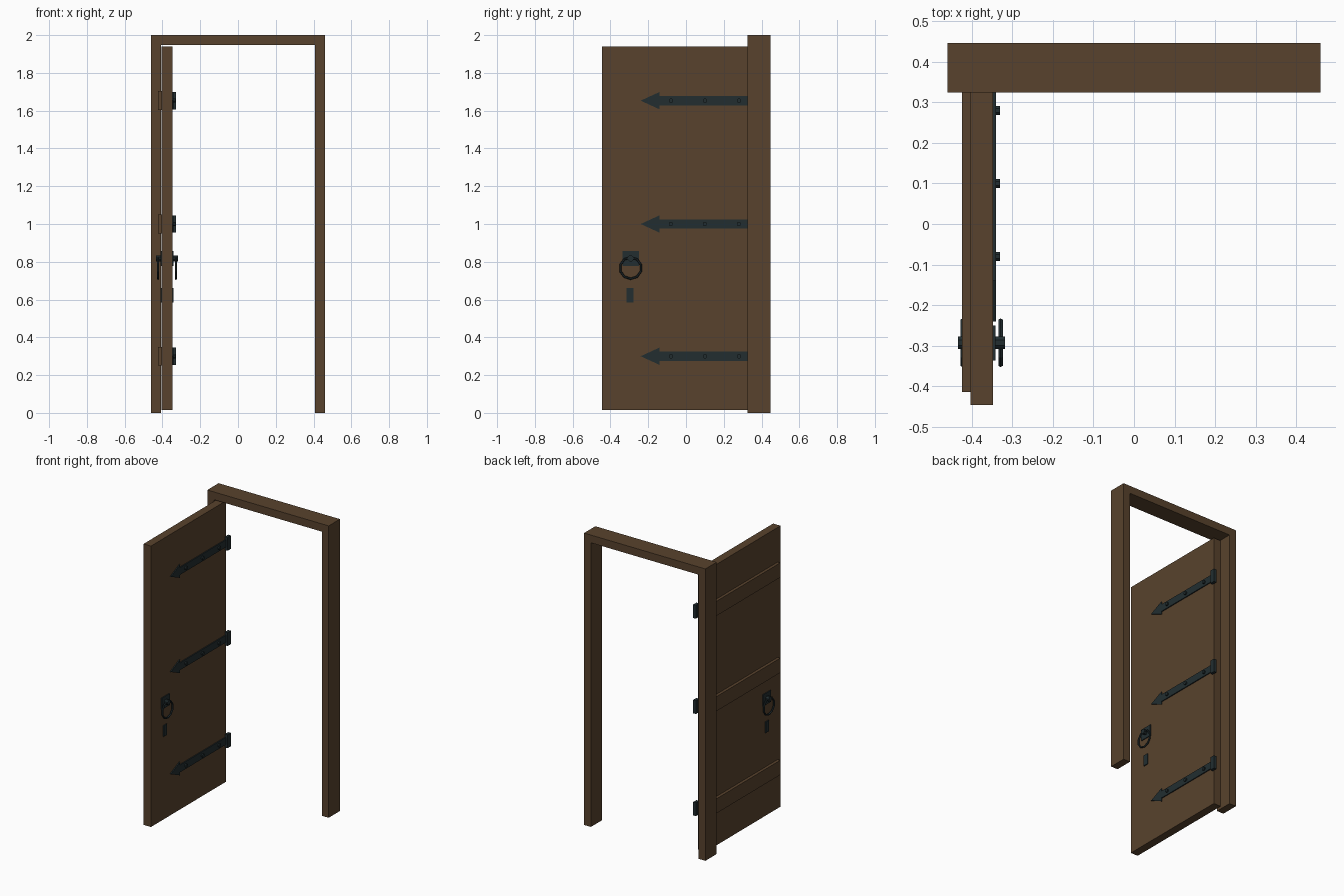
import bpy, bmesh, math
from mathutils import Matrix, Vector

cube = bpy.data.objects.get("Cube")
if cube:
    bpy.data.objects.remove(cube, do_unlink=True)


def material(name, rgb):
    m = bpy.data.materials.new(name)
    m.use_nodes = True
    m.diffuse_color = (*rgb, 1)
    m.node_tree.nodes["Principled BSDF"].inputs["Base Color"].default_value = (*rgb, 1)
    return m


wood = material("brown_wood", (0.098, 0.055, 0.026))
iron = material("dark_iron", (0.016, 0.027, 0.030))


def finish(name, bm, mat):
    bmesh.ops.recalc_face_normals(bm, faces=bm.faces)
    me = bpy.data.meshes.new(name)
    bm.to_mesh(me)
    bm.free()
    me.materials.append(mat)
    ob = bpy.data.objects.new(name, me)
    bpy.context.collection.objects.link(ob)
    return ob


def box(name, x, y, z, mat):
    bm = bmesh.new()
    bmesh.ops.create_cube(bm, size=1)
    for v in bm.verts:
        v.co = Vector([(r[0] + r[1]) / 2 + c * (r[1] - r[0]) for c, r in zip(v.co, (x, y, z))])
    return finish(name, bm, mat)


def prism(name, points, depth, mat):
    """Extrude a closed outline along a vector."""
    bm = bmesh.new()
    face = bm.faces.new([bm.verts.new(p) for p in points])
    new = bmesh.ops.extrude_face_region(bm, geom=[face])["geom"]
    bmesh.ops.translate(bm, vec=depth, verts=[v for v in new if isinstance(v, bmesh.types.BMVert)])
    return finish(name, bm, mat)


def stud(name, x, y, z, radius, sides, mat):
    """Short cylinder whose axis runs along x."""
    bm = bmesh.new()
    bmesh.ops.create_cone(bm, cap_ends=True, segments=sides, radius1=radius, radius2=radius,
                          depth=abs(x[1] - x[0]),
                          matrix=Matrix.Translation((sum(x) / 2, y, z))
                          @ Matrix.Rotation(math.pi / 2, 4, 'Y')
                          @ Matrix.Rotation(math.pi / sides, 4, 'Z'))
    return finish(name, bm, mat)


def ring(name, x, y, z, major, minor, sides=10, tube=6):
    bm = bmesh.new()
    rows = []
    for i in range(sides):
        a = math.tau * i / sides
        row = []
        for j in range(tube):
            b = math.tau * j / tube
            r = major + minor * math.cos(b)
            row.append(bm.verts.new((x + minor * math.sin(b), y + r * math.sin(a), z - r * math.cos(a))))
        rows.append(row)
    for i in range(sides):
        for j in range(tube):
            p, q, k = rows[i], rows[(i + 1) % sides], (j + 1) % tube
            bm.faces.new((p[j], q[j], q[k], p[k]))
    return finish(name, bm, iron)


# Door frame: one U-shaped profile
W, w, top, lintel = 0.46, 0.408, 2.0, 1.947
outline = [(-W, 0), (-W, top), (W, top), (W, 0), (w, 0), (w, lintel), (-w, lintel), (-w, 0)]
prism("door_frame", [(x, 0.325, z) for x, z in outline], (0, 0.122, 0), wood)

# Open door leaf
inner, outer = -0.404, -0.348
middle = (inner + outer) / 2
box("door_leaf", (inner, outer), (-0.446, 0.365), (0.015, 1.94), wood)

# Battens on one face, strap hinges on the other
for level, z in (("lower", 0.3), ("middle", 1.0), ("upper", 1.653)):
    box(level + "_batten", (-0.424, inner), (-0.415, 0.325), (z - 0.05, z + 0.05), wood)
    strap = [(0.36, -0.025), (0.36, 0.025), (-0.14, 0.025), (-0.14, 0.046),
             (-0.24, 0), (-0.14, -0.046), (-0.14, -0.025)]
    prism(level + "_strap", [(outer, y, z + h) for y, h in strap], (0.007, 0, 0), iron)
    box(level + "_hinge_knuckle", (outer, -0.328), (0.355, 0.39), (z - 0.046, z + 0.046), iron)
    for i in range(3):
        stud(f"{level}_rivet_{i + 1}", (outer, -0.331), -0.08 + 0.18 * i, z, 0.012, 8, iron)

# Ring handles and keyhole plates on both faces
handle_y = -0.293
for side, s in (("outer", 1), ("inner", -1)):
    def across(*d):
        return sorted(middle + s * v for v in d)
    face = (outer - inner) / 2
    box(side + "_handle_plate", across(face, face + 0.006), (-0.337, -0.25), (0.778, 0.857), iron)
    stud(side + "_handle_boss", across(face, 0.058), handle_y, 0.818, 0.017, 8, iron)
    ring(side + "_ring_handle", middle + s * 0.047, handle_y, 0.767, 0.057, 0.006)
    box(side + "_keyhole_plate", across(face, face + 0.006), (-0.315, -0.278), (0.585, 0.66), iron)
